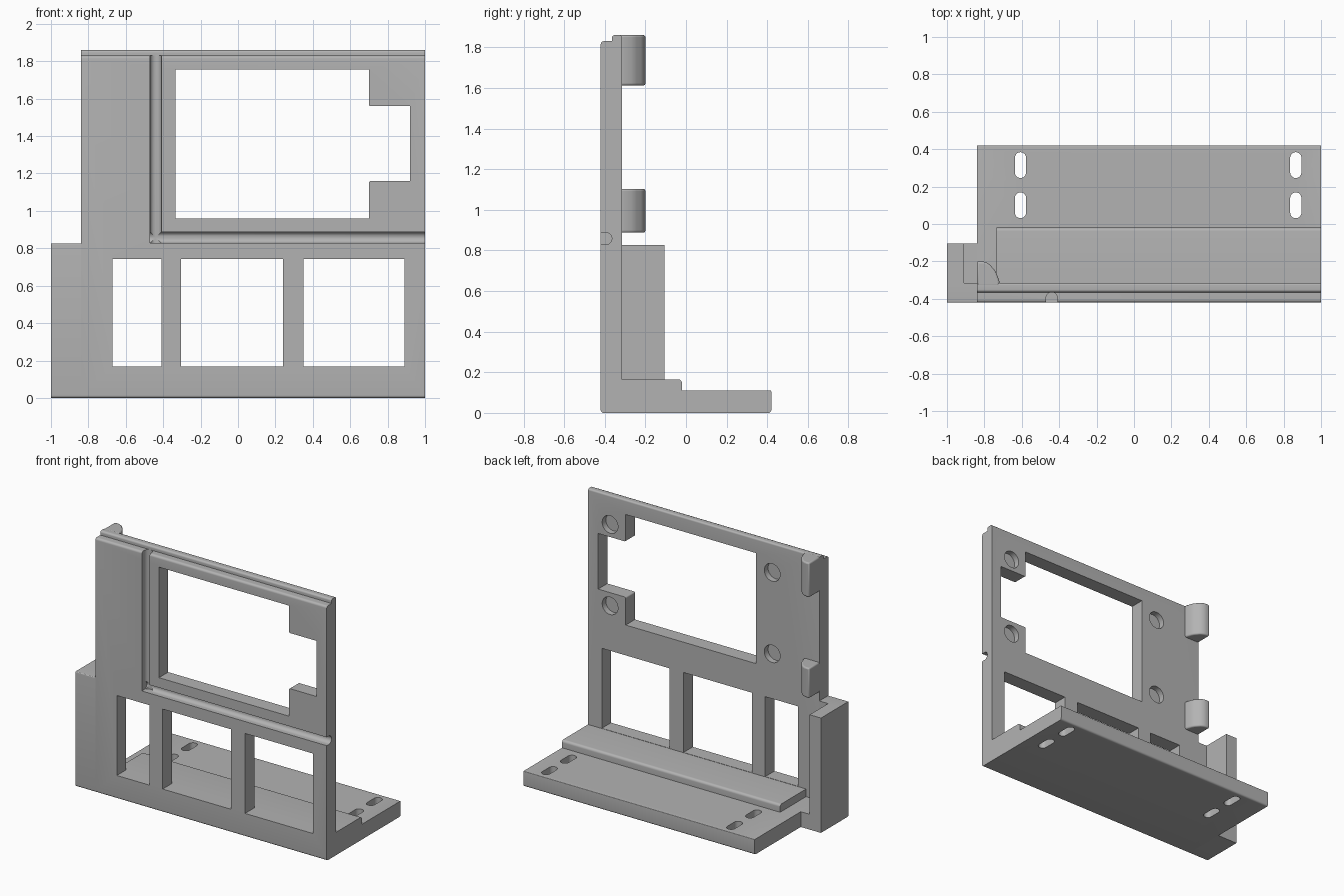
import bpy, bmesh, math
from mathutils import Vector

cube = bpy.data.objects.get("Cube")
if cube:
    bpy.data.objects.remove(cube, do_unlink=True)

grey = bpy.data.materials.new("plain_grey")
grey.use_nodes = True
colour = (0.45, 0.45, 0.45, 1)
grey.diffuse_color = colour
grey.node_tree.nodes["Principled BSDF"].inputs["Base Color"].default_value = colour


def rounded(points, steps=6):
    """Outline whose corners (a, b, radius) are turned into arcs."""
    out = []
    for i, (a, b, r) in enumerate(points):
        p = Vector((a, b))
        if not r:
            out.append(p)
            continue
        u = (Vector(points[i - 1][:2]) - p).normalized() * r
        v = (Vector(points[(i + 1) % len(points)][:2]) - p).normalized() * r
        for k in range(steps + 1):
            t = math.pi / 2 * k / steps
            out.append(p + u * (1 - math.sin(t)) + v * (1 - math.cos(t)))
    return out


def prism(name, axis, lo, hi, points):
    """Extrude a rounded outline along an axis between lo and hi."""
    place = {"x": lambda p, c: (c, p.x, p.y),
             "y": lambda p, c: (p.x, c, p.y),
             "z": lambda p, c: (p.x, p.y, c)}[axis]
    outline = rounded(points)
    bm = bmesh.new()
    ends = [[bm.verts.new(place(p, c)) for p in outline] for c in (lo, hi)]
    for ring in ends:
        bm.faces.new(ring)
    n = len(outline)
    for i in range(n):
        j = (i + 1) % n
        bm.faces.new((ends[0][i], ends[0][j], ends[1][j], ends[1][i]))
    bmesh.ops.recalc_face_normals(bm, faces=bm.faces)
    mesh = bpy.data.meshes.new(name)
    bm.to_mesh(mesh)
    bm.free()
    mesh.materials.append(grey)
    ob = bpy.data.objects.new(name, mesh)
    bpy.context.collection.objects.link(ob)
    return ob


def rect(a0, b0, a1, b1, r=0):
    return [(a0, b0, r), (a1, b0, r), (a1, b1, r), (a0, b1, r)]


def activate(ob):
    bpy.ops.object.select_all(action="DESELECT")
    ob.select_set(True)
    bpy.context.view_layer.objects.active = ob


def cut(target, cutter):
    mod = target.modifiers.new("cut", "BOOLEAN")
    mod.operation, mod.solver, mod.object = "DIFFERENCE", "EXACT", cutter
    activate(target)
    bpy.ops.object.modifier_apply(modifier=mod.name)
    bpy.data.objects.remove(cutter, do_unlink=True)


LEFT, RIGHT = 1.0, -0.84
FRONT, BACK = -0.42, -0.315

# Upright panel and base as one L section, with a stepped lip on top
frame = prism("panel_and_base", "x", RIGHT, LEFT, [
    (FRONT, 0, 0.014), (0.42, 0, 0.014), (0.42, 0.11, 0.005), (BACK, 0.11, 0),
    (BACK, 1.86, 0.012), (-0.365, 1.86, 0.014), (-0.365, 1.83, 0),
    (FRONT, 1.83, 0.016)])

# Upper window with two corner lugs
cut(frame, prism("upper_window", "y", -0.6, -0.2, [
    (-0.335, 0.96, 0), (0.70, 0.96, 0), (0.70, 1.16, 0.01), (0.92, 1.16, 0),
    (0.92, 1.56, 0), (0.70, 1.56, 0.01), (0.70, 1.755, 0), (-0.335, 1.755, 0)]))

# Lower windows
for x0, x1 in ((-0.67, -0.41), (-0.305, 0.24), (0.35, 0.89)):
    cut(frame, prism("lower_window", "y", -0.6, -0.2, rect(x0, 0.167, x1, 0.742)))

# Round-bottomed grooves on the front
cut(frame, prism("cross_groove", "x", -0.47, 1.2, [
    (-0.6, 0.828, 0), (-0.365, 0.828, 0.0298), (-0.365, 0.888, 0.0298), (-0.6, 0.888, 0)]))
cut(frame, prism("upright_groove", "z", 0.828, 2, [
    (-0.47, -0.6, 0), (-0.47, -0.365, 0.0298), (-0.41, -0.365, 0.0298), (-0.41, -0.6, 0)]))

# Blind round recesses on the back of the panel
for x in (0.825, -0.465):
    for z in (1.065, 1.65):
        r = 0.063
        cut(frame, prism("recess", "y", -0.358, -0.2,
                         rect(x - r, z - r, x + r, z + r, r - 0.0003)))

# Mounting slots through the base
for x in (0.865, -0.607):
    for y in (0.1, 0.315):
        cut(frame, prism("slot", "z", -0.2, 0.3,
                         rect(x - 0.03, y - 0.069, x + 0.03, y + 0.069, 0.0298)))

# Raised shelf on the base
shelf = prism("raised_shelf", "x", -0.735, LEFT, [
    (BACK, 0.11, 0), (-0.02, 0.11, 0), (-0.02, 0.165, 0.018), (BACK, 0.165, 0)])

# Side channel: front wall, outer wall and low floor
side_front = prism("side_front_wall", "x", -1, RIGHT, [
    (FRONT, 0, 0.014), (BACK, 0, 0), (BACK, 0.826, 0), (FRONT, 0.826, 0.006)])
side_wall = prism("side_outer_wall", "z", 0, 0.826, rect(-1, BACK, -0.91, -0.105))
side_floor = prism("side_floor", "z", 0, 0.11, rect(-0.91, BACK, RIGHT, -0.105))
parts = [frame, shelf, side_front, side_wall, side_floor]

# Two rounded tabs on the back edge
for z0, z1 in ((0.887, 1.103), (1.612, 1.86)):
    tab = prism("back_tab", "z", z0, z1, [
        (RIGHT, -0.33, 0), (-0.72, -0.33, 0), (-0.72, -0.305, 0),
        (-0.738, -0.255, 0.015), (-0.785, -0.2, 0.03), (RIGHT, -0.2, 0)])
    bevel = tab.modifiers.new("soft_edges", "BEVEL")
    bevel.width, bevel.segments, bevel.limit_method = 0.01, 3, "ANGLE"
    bevel.angle_limit = math.radians(50)
    parts.append(tab)

for ob in parts:
    activate(ob)
    bpy.ops.object.shade_smooth_by_angle(angle=math.radians(30))
